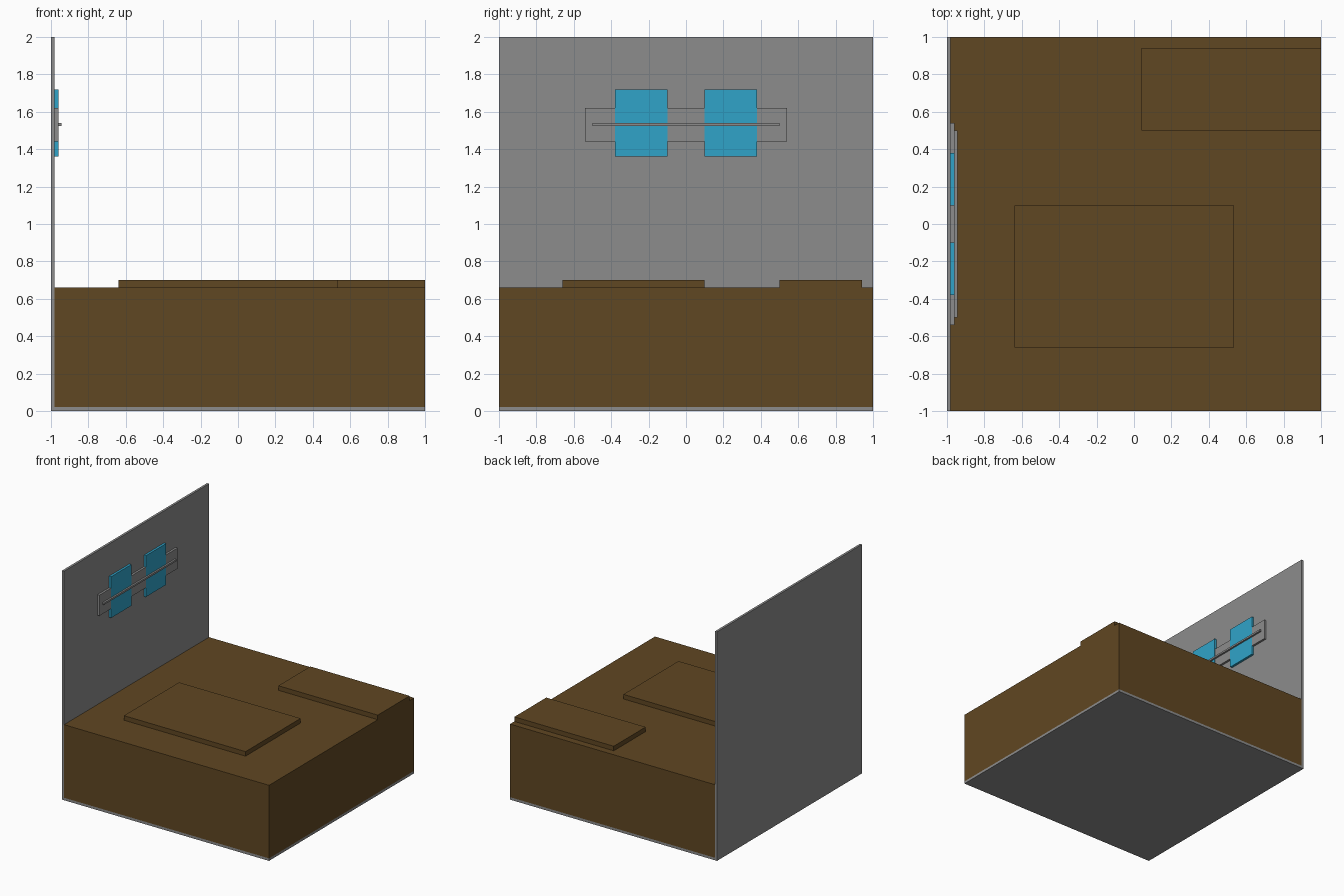
import bpy
import bmesh
from mathutils import Vector

cube = bpy.data.objects.get("Cube")
if cube:
    bpy.data.objects.remove(cube, do_unlink=True)


def material(name, rgb):
    mat = bpy.data.materials.new(name)
    mat.use_nodes = True
    mat.diffuse_color = (*rgb, 1)
    mat.node_tree.nodes["Principled BSDF"].inputs["Base Color"].default_value = (*rgb, 1)
    return mat


GREY = material("grey", (0.265, 0.265, 0.265))
BROWN = material("earth brown", (0.118, 0.063, 0.016))
BLUE = material("sky blue", (0.030, 0.371, 0.584))


def box(name, x, y, z, mat):
    """Flat-sided box spanning the given (min, max) ranges."""
    low, high = Vector((x[0], y[0], z[0])), Vector((x[1], y[1], z[1]))
    bm = bmesh.new()
    bmesh.ops.create_cube(bm, size=1)
    bmesh.ops.scale(bm, vec=high - low, verts=bm.verts)
    mesh = bpy.data.meshes.new(name)
    bm.to_mesh(mesh)
    bm.free()
    mesh.materials.append(mat)
    obj = bpy.data.objects.new(name, mesh)
    obj.location = (low + high) / 2
    bpy.context.collection.objects.link(obj)
    return obj


# Base sheet and upright back wall
box("floor", (-0.98, 1), (-1, 1), (0, 0.022), GREY)
box("wall", (-1, -0.98), (-1, 1), (0, 2), GREY)

# Ground block with two raised slabs
box("ground", (-0.98, 1), (-1, 1), (0.022, 0.66), BROWN)
box("middle_slab", (-0.64, 0.535), (-0.66, 0.10), (0.66, 0.70), BROWN)
box("corner_slab", (0.04, 1), (0.50, 0.94), (0.66, 0.70), BROWN)

# Wall fixture: backing bar, two panels and a thin rail across them
box("backing_bar", (-0.98, -0.961), (-0.54, 0.54), (1.44, 1.62), GREY)
for side, sign in (("right", -1), ("left", 1)):
    y = sorted((sign * 0.10, sign * 0.38))
    box(f"panel_{side}", (-0.98, -0.96), y, (1.36, 1.72), BLUE)
box("rail", (-0.961, -0.945), (-0.50, 0.50), (1.524, 1.54), GREY)
